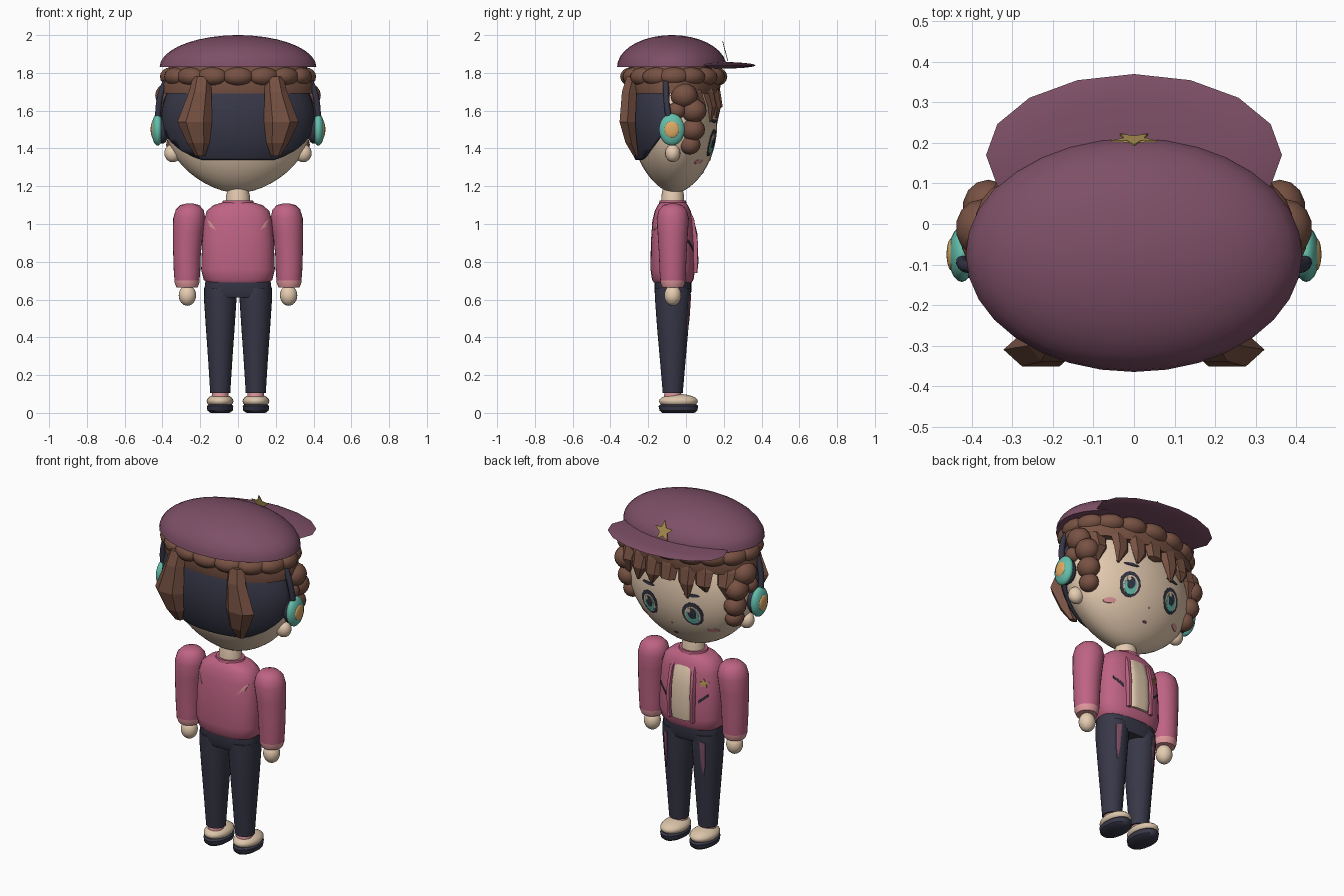
import bpy, bmesh
from math import sin, cos, pi, sqrt, radians
from mathutils import Matrix, Vector

cube = bpy.data.objects.get("Cube")
if cube:
    bpy.data.objects.remove(cube, do_unlink=True)


def mat(name, *rgb):
    lin = [(c / 255 / 12.92) if c < 11 else ((c / 255 + 0.055) / 1.055) ** 2.4 for c in rgb]
    m = bpy.data.materials.new(name)
    m.use_nodes = True
    m.diffuse_color = (*lin, 1)
    m.node_tree.nodes["Principled BSDF"].inputs["Base Color"].default_value = (*lin, 1)
    return m


SKIN = mat("skin", 230, 204, 177)
CREAM = mat("cream", 220, 197, 170)
PLUM = mat("plum", 125, 79, 102)
PINK = mat("jacket pink", 190, 99, 131)
BLUSH = mat("light pink", 222, 150, 155)
NAVY = mat("navy", 55, 55, 72)
BROWN = mat("hair brown", 120, 82, 67)
TEAL = mat("teal", 100, 190, 172)
ORANGE = mat("orange", 222, 170, 100)
GOLD = mat("gold", 185, 155, 88)
smooth = []
CY = -0.07  # depth of the body axis


def finish(bm, name, m, soft=True):
    bmesh.ops.recalc_face_normals(bm, faces=bm.faces[:])
    me = bpy.data.meshes.new(name)
    bm.to_mesh(me)
    bm.free()
    me.materials.append(m)
    ob = bpy.data.objects.new(name, me)
    bpy.context.collection.objects.link(ob)
    if soft:
        smooth.append(ob)
    return ob


def ball(name, loc, scale, m, seg=20, rings=12, turn=0):
    bm = bmesh.new()
    mx = Matrix.Translation(loc) @ Matrix.Rotation(turn, 4, 'Z') @ Matrix.Diagonal((*scale, 1))
    bmesh.ops.create_uvsphere(bm, u_segments=seg, v_segments=rings, radius=1, matrix=mx)
    return finish(bm, name, m)


def loft(name, rings, m, n=28, p=2, soft=True):
    """Stack of closed rings (z, cx, cy, rx, ry); p above 2 makes them boxier."""
    bm = bmesh.new()
    prev = None
    for z, cx, cy, rx, ry in rings:
        row = []
        for i in range(n):
            c, s = cos(2 * pi * i / n), sin(2 * pi * i / n)
            k = (abs(c) ** p + abs(s) ** p) ** (-1 / p)
            row.append(bm.verts.new((cx + rx * c * k, cy + ry * s * k, z)))
        if prev:
            for i in range(n):
                j = (i + 1) % n
                bm.faces.new((prev[i], prev[j], row[j], row[i]))
        else:
            bm.faces.new(row)
        prev = row
    bm.faces.new(prev)
    return finish(bm, name, m, soft)


def surface(rings, p=2, side=1):
    """Depth of a lofted surface at (x, z)."""
    rings = sorted(rings)

    def y(x, z):
        a, b = rings[0], rings[-1]
        for lo, hi in zip(rings, rings[1:]):
            if lo[0] <= z <= hi[0]:
                a, b = lo, hi
                break
        t = min(1, max(0, (z - a[0]) / (b[0] - a[0])))
        _, cx, cy, rx, ry = [u + (v - u) * t for u, v in zip(a, b)]
        return cy + side * ry * max(0, 1 - abs((x - cx) / rx) ** p) ** (1 / p)
    return y


def patch(name, outline, surf, off, m, side=1):
    """Thin plate that follows a surface."""
    bm = bmesh.new()
    n = len(outline)
    mx, mz = sum(q[0] for q in outline) / n, sum(q[1] for q in outline) / n
    mid = bm.verts.new((mx, surf(mx, mz) + side * off, mz))
    prev = None
    for k, o in ((0.5, off), (1, off), (1, -0.001)):
        row = []
        for x, z in outline:
            x, z = mx + (x - mx) * k, mz + (z - mz) * k
            row.append(bm.verts.new((x, surf(x, z) + side * o, z)))
        for i in range(n):
            j = (i + 1) % n
            bm.faces.new((prev[i], prev[j], row[j], row[i]) if prev else (mid, row[i], row[j]))
        prev = row
    return finish(bm, name, m, False)


def oval(x, z, rx, rz, n=14):
    return [(x + rx * cos(2 * pi * i / n), z + rz * sin(2 * pi * i / n)) for i in range(n)]


def star(x, z, r):
    return [(x + r * (1, .45)[i % 2] * sin(pi * i / 5), z + r * (1, .45)[i % 2] * cos(pi * i / 5))
            for i in range(10)]


# Head: an egg that narrows to the chin
head = []
for i in range(1, 24):
    u = -cos(pi * i / 24)
    f = sqrt(1 - u * u) * (1 + 0.16 * min(0, u) ** 3)
    head.append((1.53 + 0.365 * u, 0, -0.06, 0.385 * f, 0.225 * f))
loft("head", head, SKIN, 32)
face = surface(head)
loft("neck", [(1.08, 0, CY, .065, .06), (1.15, 0, CY, .063, .06), (1.2, 0, CY, .05, .05)], SKIN)

# Face details
for s, side in ((1, "left"), (-1, "right")):
    x = s * 0.14
    patch(side + "_eye_rim", oval(x, 1.43, .06, .072), face, .002, NAVY)
    patch(side + "_eye_light", oval(x, 1.425, .045, .054), face, .0035, CREAM)
    patch(side + "_iris", oval(x, 1.42, .036, .05), face, .005, TEAL)
    patch(side + "_pupil", oval(x, 1.435, .023, .034), face, .0065, NAVY)
    patch(side + "_glint", oval(x + .015, 1.455, .011, .013, 8), face, .008, CREAM)
    patch(side + "_eyebrow", oval(x, 1.545, .045, .009, 8), face, .004, NAVY)
    patch(side + "_cheek", oval(s * .225, 1.33, .03, .013), face, .003, BLUSH)
    ball(side + "_ear", (s * .345, CY, 1.375), (.045, .04, .048), SKIN)
patch("mouth", oval(0, 1.27, .015, .006, 8), face, .003, PLUM)
patch("nose", oval(0, 1.34, .006, .006, 6), face, .003, BLUSH)

# Dark hair shell around the back of the head
bm = bmesh.new()
bmesh.ops.create_uvsphere(bm, u_segments=32, v_segments=20, radius=1,
                          matrix=Matrix.Translation((0, -.07, 1.56)) @ Matrix.Diagonal((.41, .25, .36, 1)))
for co, no in (((0, 0, 1.34), (0, 0, -1)), ((0, -.09, 1.5), (0, 1, 0)), ((0, -.22, 1.35), (0, .8, -.6)),
               ((0, 0, 1.75), (0, 0, 1))):
    bmesh.ops.bisect_plane(bm, geom=bm.verts[:] + bm.edges[:] + bm.faces[:],
                           plane_co=co, plane_no=no, clear_outer=True)
shell = finish(bm, "back_hair", NAVY)
thick = shell.modifiers.new("thickness", 'SOLIDIFY')
thick.thickness = 0.02

# Brown hair: crown band, ring of curls, side curls, locks
loft("hair_crown", [(1.69, 0, -.065, .4, .24), (1.74, 0, -.065, .405, .25), (1.84, 0, -.07, .36, .23)], BROWN, 32)
for i in range(16):
    a = 2 * pi * i / 16 + pi / 2
    ball("crown_curl", (.355 * cos(a), -.065 + .225 * sin(a), 1.78), (.06, .085, .05), BROWN, 14, 8, a)
for s in (1, -1):
    for x, y, z, r in ((.375, -.01, 1.68, .065), (.36, .04, 1.6, .063), (.38, -.05, 1.6, .045),
                       (.345, .035, 1.5, .06), (.33, .02, 1.42, .052)):
        ball("side_curl", (s * x, y, z), (r, r * 1.1, r), BROWN, 14, 8)
    loft("back_lock", [(1.78, s * .19, -.28, .05, .04), (1.7, s * .2, -.3, .06, .045),
                       (1.54, s * .23, -.31, .092, .048), (1.43, s * .21, -.29, .06, .035),
                       (1.36, s * .2, -.265, .025, .015)], BROWN, 6, soft=False)
for x, tip in ((-.3, 1.52), (-.2, 1.58), (-.11, 1.53), (0, 1.61), (.1, 1.56), (.2, 1.54), (.3, 1.5)):
    loft("bang", [(1.8, x * .9, face(x, 1.74), .055, .035), (1.7, x, face(x, 1.68) + .01, .06, .032),
                  (1.62, x * 1.03, face(x, 1.6) + .012, .048, .025),
                  (tip, x * 1.1, face(x * 1.1, tip) + .006, .008, .006)], BROWN, 6, soft=False)

# Cap: dome, peak and badge
dome = [(1.83 + .17 * sin(a), 0, -.075, .415 * cos(a), .29 * cos(a))
        for a in [radians(d) for d in (0, 10, 20, 30, 40, 50, 60, 70, 80, 88)]]
loft("cap_dome", dome, PLUM, 32)
ball("cap_peak", (0, .17, 1.84), (.365, .2, .018), PLUM, 16, 8)
patch("cap_star", star(0, 1.91, .058), lambda x, z: .208 - .26 * (z - 1.91), .003, GOLD)

# Headphones
curve = bpy.data.curves.new("headphone_band", 'CURVE')
curve.dimensions = '3D'
curve.bevel_depth = 0.016
half = [(.42, -.08, 1.5), (.428, -.1, 1.6), (.41, -.11, 1.72), (.33, -.1, 1.85)]
points = half + [(0, -.09, 1.93)] + [(-x, y, z) for x, y, z in reversed(half)]
line = curve.splines.new('NURBS')
line.points.add(len(points) - 1)
for pt, co in zip(line.points, points):
    pt.co = (*co, 1)
line.use_endpoint_u = True
curve.materials.append(NAVY)
bpy.context.collection.objects.link(bpy.data.objects.new("headphone_band", curve))
for s in (1, -1):
    ball("ear_cushion", (s * .4, -.075, 1.5), (.035, .06, .075), NAVY)
    ball("ear_cup", (s * .425, -.075, 1.5), (.033, .068, .085), TEAL)
    ball("ear_cup_centre", (s * .45, -.075, 1.5), (.0125, .04, .045), ORANGE)

# Jacket body with open front
torso = [(z, 0, CY, rx, ry) for z, rx, ry in
         ((.69, .165, .1), (.705, .182, .11), (.76, .195, .118), (.9, .19, .116),
          (1.02, .18, .108), (1.07, .165, .095), (1.1, .13, .08), (1.115, .08, .065))]
loft("jacket", torso, PINK, 32, 2.6)
loft("collar", [(1.09, 0, CY, .09, .075), (1.125, 0, CY, .08, .07)], PINK)
loft("shirt", [(.745, 0, .02, .062, .04), (.8, 0, .02, .068, .046), (.95, 0, .018, .065, .042),
               (1.04, 0, .005, .058, .032), (1.08, 0, -.02, .05, .03)], CREAM, 24, 4)
chest, back = surface(torso, 2.6), surface(torso, 2.6, -1)
for s in (1, -1):
    loft("lapel", [(.74, s * .074, .02, .012, .04), (.9, s * .076, .02, .014, .044),
                   (1.03, s * .07, .008, .016, .034), (1.08, s * .06, -.02, .015, .03)], PINK, 12, 4)
    patch("pocket_slit", [(s * .105, .855), (s * .155, .9), (s * .155, .915), (s * .105, .872)], chest, .004, NAVY)
    patch("back_slash", [(s * .115, .965), (s * .15, .985), (s * .165, 1.025), (s * .145, 1.01)],
          back, .004, BLUSH, -1)
patch("chest_star", star(-.13, .975, .028), chest, .004, GOLD)

# Arms
for s in (1, -1):
    arm = [(z, s * x, CY, r, r) for z, x, r in
           ((1.108, .255, .02), (1.1, .255, .05), (1.075, .256, .074), (1.03, .258, .085), (.95, .265, .08),
            (.84, .27, .073), (.75, .27, .07), (.7, .27, .066))]
    loft("sleeve", arm, PINK)
    loft("cuff", [(.705, s * .27, CY, .066, .066), (.69, s * .27, CY, .066, .066),
                  (.665, s * .27, CY, .056, .056)], BLUSH)
    ball("hand", (s * .268, CY, .622), (.046, .045, .055), SKIN)

# Trousers
loft("waist", [(.61, 0, CY, .165, .085), (.64, 0, CY, .18, .098), (.7, 0, CY, .172, .098)], NAVY, 28, 2.6)
for s in (1, -1):
    leg = [(z, s * .094, CY, rx, ry) for z, rx, ry in
           ((.66, .085, .095), (.6, .086, .094), (.45, .076, .083), (.28, .064, .068), (.105, .053, .053))]
    loft("leg", leg, NAVY)
    patch("leg_streak", [(s * .105, .63), (s * .135, .62), (s * .13, .48), (s * .12, .42), (s * .11, .5)],
          surface(leg), .004, PLUM)

# Feet
for s in (1, -1):
    loft("ankle", [(.13, s * .094, CY, .042, .042), (.07, s * .094, CY, .044, .048)], BLUSH)
    ball("shoe", (s * .095, -.04, .062), (.071, .103, .038), CREAM)
    loft("sole", [(0, s * .095, -.04, .05, .085), (.012, s * .095, -.04, .067, .1),
                  (.036, s * .095, -.04, .07, .105), (.045, s * .095, -.04, .06, .095)], NAVY)

# Smooth shading with sharp edges kept
bpy.ops.object.select_all(action='DESELECT')
for ob in smooth:
    ob.select_set(True)
bpy.context.view_layer.objects.active = smooth[0]
bpy.ops.object.shade_smooth_by_angle(angle=radians(40))
